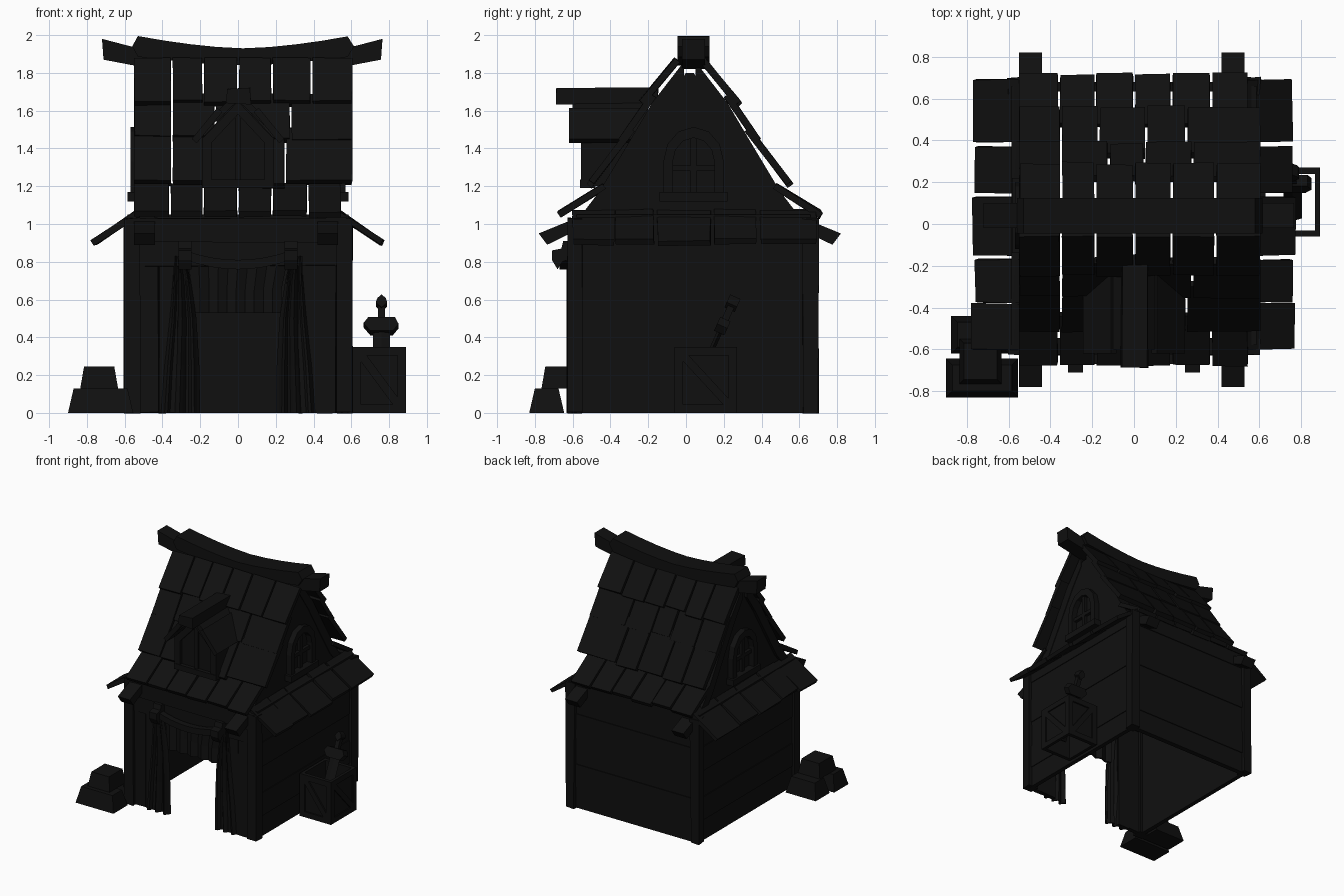
import bpy, bmesh, math, random
from mathutils import Matrix, Vector

if "Cube" in bpy.data.objects:
    bpy.data.objects.remove(bpy.data.objects["Cube"])

random.seed(4)
mat = bpy.data.materials.new("dark")
mat.diffuse_color = (0.005, 0.005, 0.005, 1)
mat.use_nodes = True
mat.node_tree.nodes["Principled BSDF"].inputs["Base Color"].default_value = mat.diffuse_color


def finish(name, bm):
    bmesh.ops.recalc_face_normals(bm, faces=bm.faces)
    me = bpy.data.meshes.new(name)
    bm.to_mesh(me)
    bm.free()
    ob = bpy.data.objects.new(name, me)
    me.materials.append(mat)
    bpy.context.collection.objects.link(ob)
    return ob


def prism(name, pts, axis, a, b, jit=0.0):
    """Extrude a 2D profile along an axis from a to b, with optional hand-cut wobble."""
    bm = bmesh.new()

    def place(p, t):
        co = {'x': (t, p[0], p[1]), 'y': (p[0], t, p[1]), 'z': (p[0], p[1], t)}[axis]
        return bm.verts.new([c + random.uniform(-jit, jit) for c in co])
    lo = [place(p, a) for p in pts]
    hi = [place(p, b) for p in pts]
    n = len(pts)
    bm.faces.new(lo)
    bm.faces.new(hi)
    for i in range(n):
        bm.faces.new((lo[i], lo[(i + 1) % n], hi[(i + 1) % n], hi[i]))
    return finish(name, bm)


def box(name, x, y, z, jit=0.0):
    return prism(name, [(x[0], y[0]), (x[1], y[0]), (x[1], y[1]), (x[0], y[1])], 'z', z[0], z[1], jit)


def slab(line, t):
    """Quad profile: a line thickened on its right-hand normal."""
    a, b = Vector(line[:2]), Vector(line[2:])
    d = (b - a).normalized()
    n = Vector((d.y, -d.x)) * t
    return [a, b, b + n, a + n]


# Plank walls: sides, back, corner posts
levels = [0, 0.17, 0.36, 0.575, 0.775, 0.93, 1.05]
for i, (z0, z1) in enumerate(zip(levels, levels[1:])):
    o = 0.006 * (i % 2)
    for s in (-1, 1):
        box("side_plank", (s * 0.545, s * (0.58 + o)), (-0.58, 0.66), (z0, z1))
    box("back_plank", (-0.56, 0.56), (0.635, 0.675 + o), (z0, z1))
for s in (-1, 1):
    prism("front_post", [(s * 0.52, -0.625), (s * 0.605, -0.625), (s * 0.605, -0.55), (s * 0.52, -0.55)], 'z', 0, 1.03, 0.004)
    prism("back_post", [(s * 0.53, 0.62), (s * 0.605, 0.62), (s * 0.605, 0.7), (s * 0.53, 0.7)], 'z', 0, 1.03, 0.006)
    for x0 in (0.32, 0.42):
        box("front_plank", (s * x0, s * (x0 + 0.1)), (-0.6, -0.565), (0.0, 0.95), 0.004)
box("front_beam", (-0.58, 0.58), (-0.625, -0.55), (0.9, 1.03), 0.005)
box("front_header", (-0.54, 0.54), (-0.61, -0.57), (0.78, 0.91), 0.004)


# Cloth: curtains and valance with folds
def cloth(name, edges, y, folds, amp, n=14):
    bm = bmesh.new()
    rows = []
    for z, xa, xb in edges:
        rows.append([bm.verts.new((xa + (xb - xa) * i / n,
                     y + amp * math.cos(math.pi * 2 * folds * i / n), z)) for i in range(n + 1)])
    for r, q in zip(rows, rows[1:]):
        for i in range(n):
            bm.faces.new((r[i], r[i + 1], q[i + 1], q[i]))
    ob = finish(name, bm)
    m = ob.modifiers.new("thickness", 'SOLIDIFY')
    m.thickness = 0.015


for s in (-1, 1):
    cloth("curtain", [(0, s * .2, s * .42), (.25, s * .205, s * .4), (.5, s * .22, s * .37),
                      (.7, s * .25, s * .35), (.83, s * .28, s * .34)], -0.61, 3, 0.022)
cloth("valance", [(0.53, -.25, .23), (0.65, -.25, .23), (0.8, -.26, .26)], -0.59, 5, 0.012, 20)
xs = [-0.28 + 0.07 * i for i in range(9)]
prism("swag", [(x, 0.86 - 0.05 * (1 - (x / .28) ** 2)) for x in xs] +
      [(x, 0.81 - 0.05 * (1 - (x / .28) ** 2)) for x in reversed(xs)], 'y', -0.67, -0.62)
for s in (-1, 1):
    prism("swag_hook", [(-0.6, .91), (-.65, .91), (-.66, .87), (-.71, .86), (-.71, .81), (-.68, .76), (-.655, .8), (-.6, .82)],
          'x', s * 0.28 - 0.035, s * 0.28 + 0.035)

# Roof shingles in four rows on both slopes (d = distance from ridge)
CY = 0.02
rows = [((.08, 1.88, .27, 1.65), [-.555, -.35, -.185, 0, .18, .39, .61]),
        ((.21, 1.69, .37, 1.46), [-.555, -.35, -.12, .05, .28, .61]),
        ((.32, 1.51, .54, 1.225), [-.555, -.35, -.17, .06, .25, .61]),
        ((.46, 1.215, .70, 1.065), [-.555, -.36, -.185, 0, .18, .37, .55])]
for line, cuts in rows:
    for s in (-1, 1):
        for x0, x1 in zip(cuts, cuts[1:]):
            e = random.uniform(-0.012, 0.012)
            l = (line[0], line[1], line[2] + e * 0.6, line[3] - e)
            pts = [(CY + s * p[0], p[1]) for p in slab(l, 0.035)]
            prism("roof_shingle", pts, 'x', x0 + 0.006, x1 - 0.006, 0.003)

# Rafters with projecting tails
for s in (-1, 1):
    path = [(.03, 1.86), (.2, 1.64), (.33, 1.42), (.48, 1.17), (.58, 1.04), (.80, .95),
            (.755, .89), (.53, 1.0), (.42, 1.13), (.27, 1.38), (.14, 1.6), (.03, 1.76)]
    for x0 in (-0.55, 0.42):
        prism("rafter", [(CY + s * d, z) for d, z in path], 'x', x0, x0 + 0.11)

# Sagging ridge cap and ridge beam ends
n = 8
arc = [-0.53 + 1.11 * i / n for i in range(n + 1)]
sag = lambda x: 0.065 * min(1, abs(x - 0.03) / 0.56) ** 1.6
prism("ridge_cap", [(-.56, 1.94)] + [(x, 1.93 + sag(x)) for x in arc] + [(.615, 1.94)] +
      [(x, 1.84 + sag(x) * 0.7) for x in reversed(arc)], 'y', -0.045, 0.125)
for s, c in ((-1, 0), (1, 0.045)):
    prism("ridge_beam_end", [(s * .72 + c, 1.98), (s * .712 + c, 1.87), (s * .45 + c, 1.82), (s * .45 + c, 1.91)],
          'y', -0.02, 0.10)

# Gable walls, arched windows, side awnings
arch = lambda cx, cz, r, h: [(cx - r, cz), (cx + r, cz)] + \
    [(cx + r * math.cos(a * math.pi / 6), cz + h + 1.15 * r * math.sin(a * math.pi / 6)) for a in range(7)]
for s in (-1, 1):
    prism("gable_wall", [(-.55, 1.0), (.59, 1.0), (.45, 1.19), (.29, 1.44), (.04, 1.8), (0, 1.8), (-.25, 1.44), (-.41, 1.19)],
          'x', s * 0.46, s * 0.525)
    outer, inner = arch(.04, 1.14, .16, .19), arch(.04, 1.17, .11, .16)
    for i in range(1, len(outer) - 1):
        prism("window_frame", [outer[i], outer[i + 1], inner[i + 1], inner[i]], 'x', s * .52, s * .57)
    prism("window_frame", [outer[0], outer[-1], inner[-1], inner[0]], 'x', s * .52, s * .57)
    box("window_sill", (s * .52, s * .585), (-.14, .22), (1.12, 1.17))
    box("window_bar", (s * .52, s * .55), (.025, .055), (1.15, 1.46))
    box("window_bar", (s * .52, s * .55), (-.08, .16), (1.28, 1.31))
    for y0, y1 in ((-.6, -.38), (-.375, -.17), (-.15, .13), (.15, .37), (.395, .69)):
        e = random.uniform(-.015, .015)
        pts = [(s * p[0], p[1]) for p in slab((.53, 1.075, .765 + e, .92 - e * .7), .032)]
        prism("awning_plank", pts, 'y', y0, y1, 0.005)

# Dormer
prism("dormer_body", [(-.185, 1.2), (.185, 1.2), (.185, 1.46), (0, 1.66), (-.185, 1.46)], 'y', -.53, -.2)
for s in (-1, 1):
    for l, y0 in (((0, 1.70, .16, 1.55), -.6), ((.11, 1.615, .245, 1.45), -.62)):
        prism("dormer_roof", [(s * p[0], p[1]) for p in slab(l, .035)], 'y', y0, -.2)
    box("dormer_post", (s * .14, s * .19), (-.555, -.5), (1.19, 1.46))
    prism("dormer_trim", [(0, 1.65), (s * .19, 1.45), (s * .14, 1.43), (0, 1.58)], 'y', -.555, -.5)
box("dormer_sill", (-.19, .19), (-.56, -.48), (1.19, 1.235))
box("dormer_window_bar", (-.015, .015), (-.545, -.5), (1.22, 1.6))
box("dormer_ridge", (-.06, .065), (-.69, -.15), (1.635, 1.72), 0.006)

# Open crate against the right wall
CX, CYR = (.605, .89), (-.06, .27)
for y0, o in ((CYR[0], 1), (CYR[1], -1)):
    box("crate_panel", CX, (y0 + o * .012, y0 + o * .025), (0, .34))
    for z0 in (0, .305):
        box("crate_rail", CX, (y0, y0 + o * .03), (z0, z0 + .045))
    for x0 in (.605, .845):
        box("crate_stile", (x0, x0 + .045), (y0, y0 + o * .025), (0, .35))
    prism("crate_brace", [(.63, .30), (.67, .32), (.87, .05), (.83, .03)], 'y', y0, y0 + o * .02)
for x0, o in ((.605, 1), (.89, -1)):
    box("crate_panel", (x0 + o * .01, x0 + o * .022), CYR, (0, .34))
    for z0 in (0, .305):
        box("crate_rail", (x0, x0 + o * .024), CYR, (z0, z0 + .045))
    for y0 in (-.06, .225):
        box("crate_stile", (x0, x0 + o * .022), (y0, y0 + .045), (0, .35))
    prism("crate_brace", [(-.04, .30), (-.0, .32), (.25, .05), (.21, .03)], 'x', x0, x0 + o * .018)

# Sword leaning in the crate (local origin at the guard)
pose = Matrix.Translation((.76, .19, .455)) @ Matrix.Rotation(math.radians(-24), 4, 'X')
parts = [prism("sword_blade", [(-.045, 0), (0, -.014), (.045, 0), (0, .014)], 'z', -.4, 0),
         prism("sword_guard", [(-.095, .01), (-.07, .045), (.07, .045), (.09, .005), (.06, -.035), (-.06, -.035)], 'y', -.03, .03),
         box("sword_grip", (-.018, .018), (-.018, .018), (.03, .12)),
         prism("sword_pommel", [(-.03, .13), (0, .1), (.03, .13), (.022, .155), (0, .175), (-.022, .155)], 'y', -.03, .03)]
for p in parts:
    p.matrix_world = pose


# Stacked ingots at the front left corner
def ingot(x, y, z, t=0.03):
    bm = bmesh.new()
    r = bmesh.ops.create_cube(bm, size=1)
    for v in r["verts"]:
        k = t if v.co.z > 0 else 0
        v.co = (x[1] - k if v.co.x > 0 else x[0] + k, y[1] - k if v.co.y > 0 else y[0] + k,
                z[1] if v.co.z > 0 else z[0])
    finish("ingot", bm)


ingot((-.9, -.555), (-.83, -.645), (0, .13))
ingot((-.875, -.6), (-.62, -.44), (0, .13))
ingot((-.835, -.635), (-.765, -.55), (.13, .245), .02)
